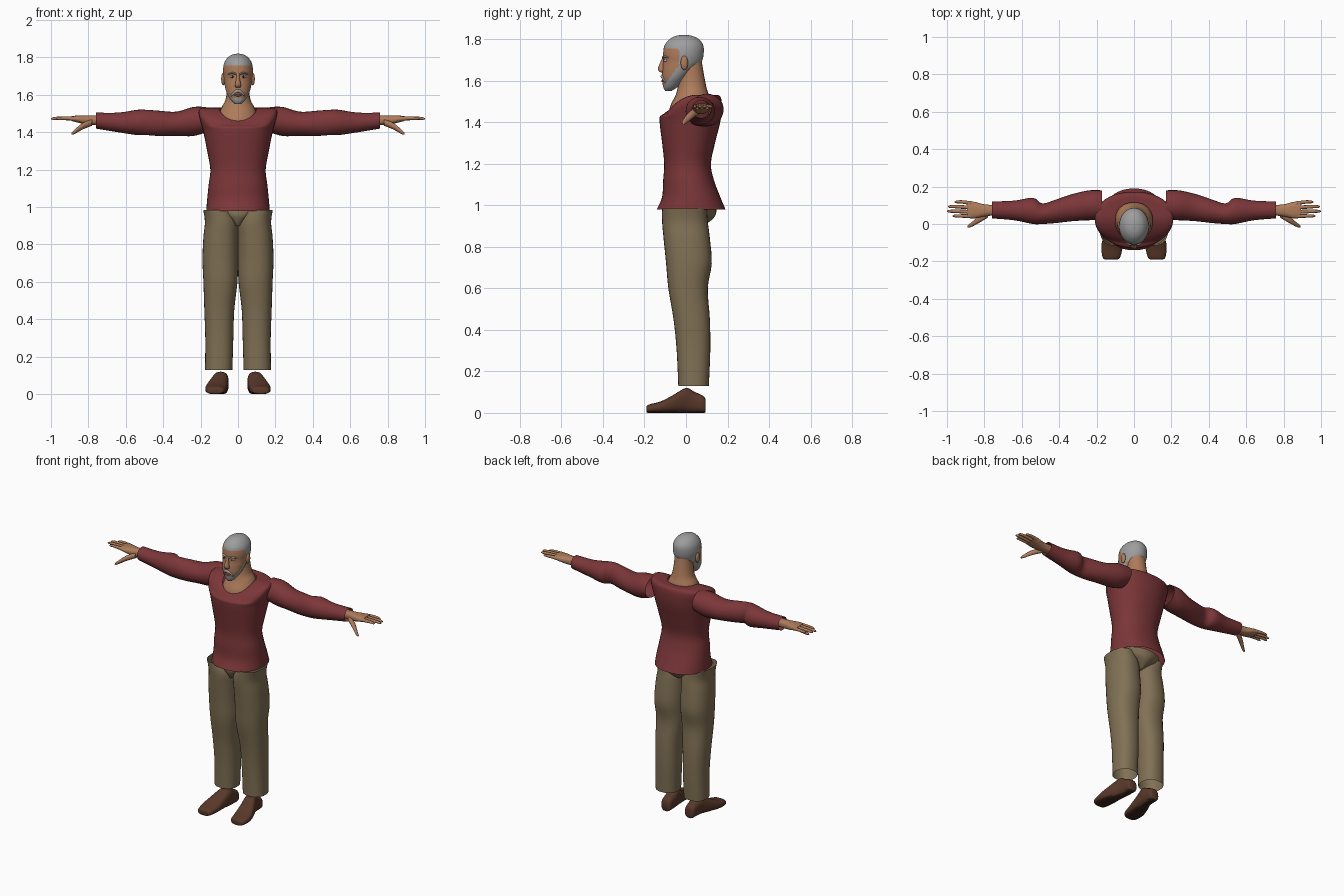
import bpy
import bmesh
import math
from mathutils import Vector

old = bpy.data.objects.get("Cube")
if old:
    bpy.data.objects.remove(old, do_unlink=True)


def material(name, red, green, blue):
    mat = bpy.data.materials.new(name)
    mat.use_nodes = True
    colour = (red, green, blue, 1)
    mat.diffuse_color = colour
    mat.node_tree.nodes["Principled BSDF"].inputs["Base Color"].default_value = colour
    return mat


SWEATER = material("dark red knit", .2, .037, .04)
CLOTH = material("khaki cloth", .22, .165, .09)
LEATHER = material("brown leather", .1, .04, .022)
SOLE = material("dark sole", .04, .018, .012)
SKIN = material("skin", .42, .2, .105)
HAIR = material("grey hair", .34, .34, .34)
WHITE = material("eye white", .6, .58, .55)
IRIS = material("dark iris", .03, .018, .012)
LIPS = material("lips", .27, .09, .06)


def clamp(value):
    return max(0, min(1, value))


def smooth_rings(rings, steps):
    """Catmull-Rom interpolation between the cross-sections."""
    result = []
    last = len(rings) - 1
    for i in range(last):
        p, q, r, s = (rings[max(0, min(last, j))] for j in (i - 1, i, i + 1, i + 2))
        for k in range(steps):
            t = k / steps
            result.append([b + t * ((c - a) + t * ((2 * a - 5 * b + 4 * c - d)
                           + t * (3 * b - a - 3 * c + d))) / 2
                           for a, b, c, d in zip(p, q, r, s)])
    result.append(list(rings[-1]))
    return result


def finish(bm, name, mats, rule=None, angle=50):
    bmesh.ops.recalc_face_normals(bm, faces=bm.faces[:])
    if rule:
        for face in bm.faces:
            face.material_index = rule(face.calc_center_median())
    mesh = bpy.data.meshes.new(name)
    bm.to_mesh(mesh)
    bm.free()
    for mat in mats:
        mesh.materials.append(mat)
    obj = bpy.data.objects.new(name, mesh)
    bpy.context.collection.objects.link(obj)
    bpy.ops.object.select_all(action="DESELECT")
    obj.select_set(True)
    bpy.context.view_layer.objects.active = obj
    bpy.ops.object.shade_smooth_by_angle(angle=math.radians(angle))
    return obj


def loft(name, axis, rings, mats, side=1, caps=True, segments=24, steps=4,
         power=2, bend=None, rule=None):
    """Skin rings (position, low, high, low, high), in hundredths, along an axis."""
    bm = bmesh.new()
    loops = []
    for pos, a0, a1, b0, b1 in smooth_rings(rings, steps):
        loop = []
        for k in range(segments):
            angle = math.tau * k / segments
            c, s = math.cos(angle), math.sin(angle)
            a = (a0 + a1) / 2 + (a1 - a0) / 2 * math.copysign(abs(c) ** (2 / power), c)
            b = (b0 + b1) / 2 + (b1 - b0) / 2 * math.copysign(abs(s) ** (2 / power), s)
            co = Vector({"x": (pos, a, b), "y": (a, pos, b), "z": (a, b, pos)}[axis]) / 100
            if bend:
                bend(co)
            co.x *= side
            loop.append(bm.verts.new(co))
        loops.append(loop)
    for low, high in zip(loops, loops[1:]):
        for k in range(segments):
            n = (k + 1) % segments
            bm.faces.new((low[k], low[n], high[n], high[k]))
    if caps:
        bm.faces.new(loops[0])
        bm.faces.new(loops[-1])
    return finish(bm, name, mats, rule)


def column(rings):
    """Expand (height, half width, front, back) into symmetric rings."""
    return [(z, -w, w, front, back) for z, w, front, back in rings]


def ball(name, centre, radii, mat):
    bm = bmesh.new()
    bmesh.ops.create_uvsphere(bm, u_segments=16, v_segments=10, radius=1)
    for v in bm.verts:
        v.co = Vector(centre) + Vector(a * b for a, b in zip(v.co, radii))
    return finish(bm, name, [mat])


# Sweater body with a scooped neckline
def scoop(co):
    front = clamp((.05 - co.y) / .14)
    co.z -= .08 * front ** 2 * clamp((co.z - 1.42) / .1)


loft("sweater_body", "z", column([
    (98, 17, -14, 19), (104, 16.5, -11.5, 16.5), (112, 15.7, -11, 13.5),
    (120, 14.8, -10.5, 12), (130, 16.5, -11.5, 14), (140, 18.5, -12.7, 16.5),
    (146, 20, -12.5, 17.2), (151, 21, -11, 17), (153, 19, -9.5, 15.5),
    (153, 10, -8, 11.5)]), [SWEATER], caps=False, segments=40, power=2.2, bend=scoop)

# Neck and upper chest
loft("neck", "z", column([
    (143, 11, -8.5, 12), (148, 10.5, -7.5, 12), (153, 9, -5, 11),
    (157, 6.8, -4, 9.8), (163, 5.8, -3.5, 8.6), (170, 5.5, -3, 7.5)]), [SKIN])

# Head: skin, hair and beard share one surface
def head_colour(c):
    if c.z > 1.755:
        return 1
    if c.y > -.035:
        return 1 if c.z > 1.66 or c.y < 0 else 0
    return int(c.z < max(1.585, 1.6 + (c.y + .09) * 1.3))


loft("head", "z", column([
    (155, 1.5, -10, -7), (157, 3.7, -11, -4), (161, 6, -11.5, 0),
    (165, 7.1, -11.4, 4), (169, 7.6, -11, 7.5), (173, 8, -11, 8.5),
    (177, 7.4, -10.3, 8.3), (180, 5.4, -7.8, 6.2), (181.5, 3, -5, 3),
    (182, .8, -2, 0)]), [SKIN, HAIR], segments=64, steps=8, rule=head_colour)
loft("nose", "z", column([
    (163.8, .8, -12, -10), (164.5, 1.7, -13, -10), (166, 1.5, -13.5, -10),
    (169, .9, -12.3, -10), (171.5, .8, -11.2, -10)]), [SKIN], segments=16)
loft("moustache", "x", [
    (-3.7, -10.5, -9.5, 159, 160), (-2, -11.7, -10, 160.3, 162.3),
    (0, -12.3, -10, 161.2, 163), (2, -11.7, -10, 160.3, 162.3),
    (3.7, -10.5, -9.5, 159, 160)], [HAIR], segments=12)
ball("mouth", (0, -.112, 1.598), (.021, .007, .006), LIPS)

# Sleeves, hands, trouser legs, shoes and paired face parts
for label, side in (("left_", 1), ("right_", -1)):
    ball(label + "eye", (side * .03, -.096, 1.697), (.014, .011, .007), WHITE)
    ball(label + "iris", (side * .03, -.103, 1.697), (.006, .006, .006), IRIS)
    ball(label + "ear", (side * .079, -.008, 1.685), (.011, .018, .034), SKIN)
    loft(label + "eyebrow", "x", [
        (1, -11.6, -10, 170.6, 171.6), (3, -11.2, -9, 171.1, 172.2),
        (5.3, -9, -7.5, 170.8, 171.4)], [HAIR], side, segments=10)

    loft(label + "sleeve", "x", [
        (17, 2, 18, 140, 153.5), (24, 2, 18, 138, 153.5), (33, 1.5, 16, 138, 151),
        (42, .5, 13, 138, 151.5), (49, 0, 11, 138.5, 152), (54, 0, 14, 138.5, 152),
        (64, 2, 12.5, 140, 150.5), (76, 3, 12, 142, 150.5)],
        [SWEATER], side, caps=False)

    loft(label + "palm", "x", [
        (72, 5, 10, 144, 149), (80, 4, 10.5, 144, 149),
        (85, 3, 11.8, 145, 149), (89, 3.2, 12, 146, 148.6)], [SKIN], side, power=2.5)
    for i, (finger, tip) in enumerate((("index", 97), ("middle", 100),
                                       ("ring", 99.5), ("little", 96))):
        y, end = 4.2 + i * 2.25, 4.3 + i * 2.5
        loft(label + finger + "_finger", "x", [
            (86, y - 1.1, y + 1.1, 146, 148.5),
            (tip - 4, end - .9, end + .9, 146.6, 148.4),
            (tip - 1, end - .7, end + .7, 146.6, 148),
            (tip, end - .2, end + .2, 147, 147.4)], [SKIN], side, segments=10)
    loft(label + "thumb", "x", [
        (78, 3.5, 7, 143.5, 147), (83, .5, 4, 141.5, 145),
        (87.5, -1.8, .4, 139, 141.3), (89, -1.8, -.8, 138.7, 139.6)],
        [SKIN], side, segments=12)

    loft(label + "trouser_leg", "z", [
        (13, 3, 17.6, -3.7, 11), (30, 2.5, 17.5, -4.5, 11.7), (45, 2, 18, -6, 11.5),
        (60, .3, 18.5, -8.5, 10.5), (72, 0, 19, -9.6, 12.4), (84, 0, 18.5, -10.8, 11.5),
        (92, .3, 17.7, -11.5, 10.5), (98.5, 4, 18.6, -11.5, 10)],
        [CLOTH], side, caps=False, segments=32, power=2.3)

    loft(label + "shoe", "y", [
        (-19, 9.5, 15, .3, 3), (-18, 7.5, 16.7, 0, 4), (-12, 6, 17.5, 0, 5.6),
        (-6, 5.5, 16, 0, 8.7), (0, 5, 13.5, 0, 12), (4, 5, 12.5, 0, 10.2),
        (8.5, 5.3, 12, 0, 8), (9.5, 6.5, 11, .5, 6)],
        [LEATHER, SOLE], side, power=2.6, rule=lambda c: int(c.z < .008))

# Trouser seat bridging the legs under the sweater
loft("trouser_seat", "z", column([
    (90, 1.5, -8, 8), (93, 6, -9.5, 12.5), (96, 11, -10.3, 14.5),
    (100, 15, -9.5, 14.5)]), [CLOTH], segments=32)
